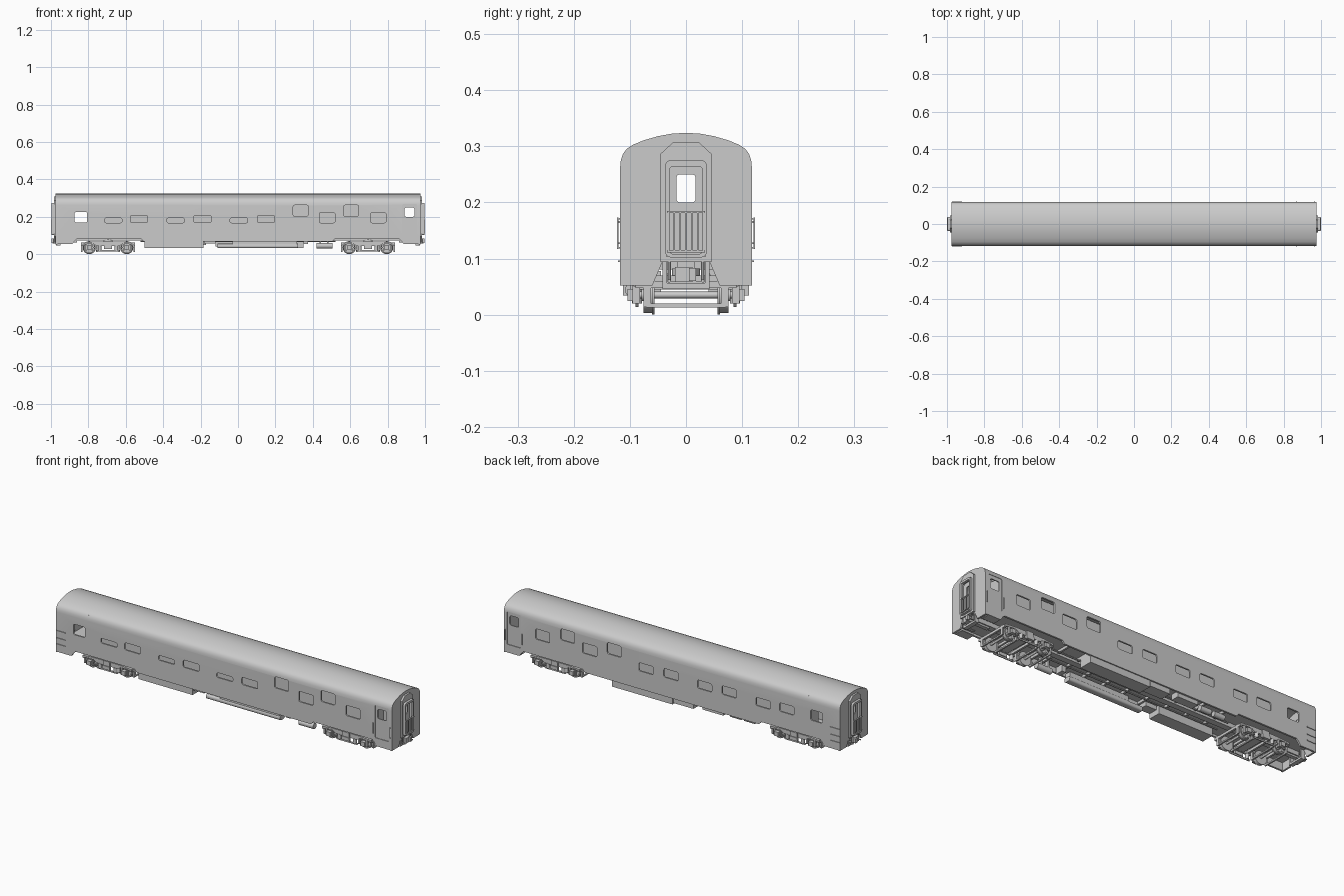
import bpy, bmesh, math

if "Cube" in bpy.data.objects:
    bpy.data.objects.remove(bpy.data.objects["Cube"])

grey = bpy.data.materials.new("plain_grey")
grey.diffuse_color = (0.6, 0.6, 0.6, 1)
grey.use_nodes = True
grey.node_tree.nodes["Principled BSDF"].inputs["Base Color"].default_value = grey.diffuse_color
AXES = {'x': lambda a, u, v: (a, u, v), 'y': lambda a, u, v: (u, a, v), 'z': lambda a, u, v: (u, v, a)}


def finish(name, bm, smooth=False):
    bmesh.ops.recalc_face_normals(bm, faces=bm.faces)
    me = bpy.data.meshes.new(name)
    bm.to_mesh(me)
    bm.free()
    me.materials.append(grey)
    ob = bpy.data.objects.new(name, me)
    bpy.context.collection.objects.link(ob)
    if smooth:
        smooth_angle(ob)
    return ob


def activate(ob):
    bpy.ops.object.select_all(action='DESELECT')
    ob.select_set(True)
    bpy.context.view_layer.objects.active = ob


def smooth_angle(ob):
    activate(ob)
    bpy.ops.object.shade_smooth_by_angle(angle=math.radians(32))


def add_prism(bm, pts, a, b, axis):
    f = AXES[axis]
    lo = [bm.verts.new(f(a, *p)) for p in pts]
    hi = [bm.verts.new(f(b, *p)) for p in pts]
    n = len(pts)
    bm.faces.new(lo)
    bm.faces.new(hi[::-1])
    for i in range(n):
        j = (i + 1) % n
        bm.faces.new((lo[i], hi[i], hi[j], lo[j]))


def add_ring(bm, outer, inner, a, b, axis):
    f = AXES[axis]
    L = [[bm.verts.new(f(d, *p)) for p in pts] for d, pts in ((a, outer), (a, inner), (b, inner), (b, outer))]
    n = len(outer)
    for k in range(4):
        p, q = L[k], L[(k + 1) % 4]
        for i in range(n):
            j = (i + 1) % n
            bm.faces.new((p[i], p[j], q[j], q[i]))


def add_box(bm, x0, x1, y0, y1, z0, z1):
    add_prism(bm, [(x0, y0), (x1, y0), (x1, y1), (x0, y1)], z0, z1, 'z')


def add_cyl(bm, u, v, r, a, b, axis, n=20):
    add_prism(bm, circle(u, v, r, n), a, b, axis)


def circle(u, v, r, n=20):
    return [(u + r * math.cos(2 * math.pi * i / n), v + r * math.sin(2 * math.pi * i / n)) for i in range(n)]


def rounded(u0, v0, u1, v1, r, n=4):
    pts = []
    for cu, cv, s in ((u1 - r, v1 - r, 0), (u0 + r, v1 - r, 90), (u0 + r, v0 + r, 180), (u1 - r, v0 + r, 270)):
        for i in range(n + 1):
            t = math.radians(s + 90 * i / n)
            pts.append((cu + r * math.cos(t), cv + r * math.sin(t)))
    return pts


def subtract(ob, bm):
    cutter = finish("cutter", bm)
    cutter.hide_render = True
    mod = ob.modifiers.new("cut", 'BOOLEAN')
    mod.object, mod.operation, mod.solver = cutter, 'DIFFERENCE', 'EXACT'
    activate(ob)
    bpy.ops.object.modifier_apply(modifier=mod.name)
    bpy.data.objects.remove(cutter)


# car body shell: arched section with a hollow interior
half = [(.1175, .094), (.1175, .262), (.1162, .275), (.112, .287), (.105, .296), (.095, .3025),
        (.075, .3108), (.05, .318), (.025, .3225), (0, .324)]
section = half + [(-y, z) for y, z in half[-2::-1]]
cavity = [(y * .93, .104 if z < .1 else z - .009) for y, z in section]
bm = bmesh.new()
add_prism(bm, section, -.975, .975, 'x')
body = finish("car_body", bm)
bm = bmesh.new()
add_prism(bm, cavity, -.966, .966, 'x')
subtract(body, bm)

# recessed side doors and end doorways
bm = bmesh.new()
for s in (-1, 1):
    add_prism(bm, rounded(.878, .0965, .957, .268, .006), s * .1145, s * .13, 'y')
    add_prism(bm, rounded(-.034, .106, .034, .272, .008), s * .95, s * .99, 'x')
subtract(body, bm)

# side windows (x centre, half width, bottom, top)
shared = [(-.84, .034, .17, .225), (.335, .04, .203, .262), (.477, .042, .168, .222),
          (.605, .04, .203, .262), (.75, .041, .168, .222), (.917, .026, .2, .25)]
front = [(x, .047, .168, .193) for x in (-.667, -.333, .005)] + [(x, .046, .169, .207) for x in (-.53, -.19, .15)]
back = [(x, .042, .168, .213) for x in (-.667, -.333, .005)] + [(x, .042, .162, .205) for x in (-.53, -.19, .15)]
bm = bmesh.new()
for s, extra in ((-1, front), (1, back)):
    for x, w, z0, z1 in shared + extra:
        add_prism(bm, rounded(x - w, z0, x + w, z1, .008), s * .09, s * .14, 'y')
subtract(body, bm)
smooth_angle(body)

# corridor walls and bulkheads
bm = bmesh.new()
for s in (-1, 1):
    add_box(bm, -.79, .87, s * .03, s * .034, .103, .308)
    for x in (-.79, .87):
        add_box(bm, x - .002, x + .002, s * .034, s * .11, .103, .29)
finish("corridor_walls", bm)

# side skirts, arched up over the trucks
right = [(.41, .068), (.505, .068), (.52, .083), (.86, .083), (.872, .072), (.885, .054), (.975, .054), (.975, .094)]
skirt = [(-x, z) for x, z in right[::-1]] + right
bm = bmesh.new()
for s in (-1, 1):
    add_prism(bm, skirt, s * .108, s * .1175, 'y')
    for e in (-1, 1):
        add_prism(bm, [(s * .042, .094), (s * .06, .052), (s * .1175, .052), (s * .1175, .094)],
                  e * .966, e * .975, 'x')
finish("skirts", bm)

# end diaphragms, doors and gates
hexo = [(-.045, .094), (.045, .094), (.045, .287), (.022, .308), (-.022, .308), (-.045, .287)]
hexi = [(-.035, .104), (.035, .104), (.035, .262), (.028, .273), (-.028, .273), (-.035, .262)]
for e, tag in ((-1, "left"), (1, "right")):
    bm = bmesh.new()
    add_ring(bm, hexo, hexi, e * .974, e * .985, 'x')
    add_ring(bm, rounded(-.037, .102, .037, .275, .01), rounded(-.029, .108, .029, .264, .006), e * .984, e * .997, 'x')
    finish(tag + "_diaphragm", bm)
    bm = bmesh.new()
    add_ring(bm, rounded(-.035, .104, .035, .274, .006), rounded(-.017, .2, .017, .25, .006), e * .968, e * .973, 'x')
    finish(tag + "_end_door", bm)
    bm = bmesh.new()
    for z in (.113, .183):
        add_box(bm, e * .993, e * 1.0, -.034, .034, z - .002, z + .002)
    for i in range(7):
        y = -.0315 + i * .0105
        add_box(bm, e * .994, e * .999, y - .0015, y + .0015, .113, .183)
    finish(tag + "_gate", bm)
    # coupler, its pocket and the hoses
    bm = bmesh.new()
    add_box(bm, e * .86, e * .975, -.01, .01, .063, .079)
    add_box(bm, e * .965, e * .99, -.02, .012, .058, .085)
    add_box(bm, e * .985, e * .998, .005, .018, .06, .083)
    add_box(bm, e * .95, e * .972, -.042, .042, .046, .056)
    for s in (-1, 1):
        add_box(bm, e * .95, e * .972, s * .034, s * .042, .046, .095)
        add_cyl(bm, e * .98, s * .03, .003, .06, .094, 'z', 8)
        add_cyl(bm, s * .03, .06, .003, e * .975, e * .992, 'x', 8)
    finish(tag + "_coupler", bm)

# grab rails
bm = bmesh.new()
for s in (-1, 1):
    for z in (.095, .127, .165):
        add_box(bm, -.972, -.92, s * .1165, s * .121, z - .0015, z + .0015)
    for x in (.868, .966):
        add_box(bm, x - .0015, x + .0015, s * .12, s * .123, .117, .173)
        for z in (.119, .171):
            add_box(bm, x - .0015, x + .0015, s * .1165, s * .122, z - .0015, z + .0015)
finish("grab_rails", bm)

# side door steps
bm = bmesh.new()
for s in (-1, 1):
    add_box(bm, .885, .955, s * .07, s * .112, .054, .058)
    add_box(bm, .885, .955, s * .06, s * .075, .074, .078)
finish("door_steps", bm)

# centre sill, cross members and pipes
bm = bmesh.new()
add_box(bm, -.96, .96, -.016, .016, .072, .095)
for i in range(9):
    x = -.46 + i * .115
    add_box(bm, x - .005, x + .005, -.107, .107, .08, .095)
for y in (-.035, .04):
    add_cyl(bm, y, .07, .004, -.52, .52, 'x', 8)
finish("centre_sill", bm)

# underfloor equipment
bm = bmesh.new()
add_box(bm, -.5, -.185, -.112, -.045, .034, .078)
add_box(bm, -.182, -.12, -.108, -.06, .058, .08)
add_box(bm, -.03, .315, -.105, -.075, .05, .08)
add_box(bm, .0, .35, .04, .112, .034, .08)
add_box(bm, -.12, -.005, .05, .11, .042, .08)
add_box(bm, -.29, -.17, .06, .105, .05, .08)
add_box(bm, .35, .375, -.1, -.06, .055, .09)
for x in (.44, .48):
    add_box(bm, x - .004, x + .004, -.095, -.075, .05, .094)
finish("equipment_boxes", bm)
bm = bmesh.new()
add_prism(bm, rounded(-.108, .032, -.07, .056, .01), -.11, .32, 'x')
add_cyl(bm, -.085, .045, .015, .42, .505, 'x')
for x0, x1 in ((-.46, -.4), (-.38, -.32)):
    add_cyl(bm, .08, .057, .014, x0, x1, 'x')
finish("air_tanks", bm, True)

# trucks: two axles each
for c, tag in ((-.695, "left"), (.695, "right")):
    bm = bmesh.new()
    for dx in (-.1, .1):
        x = c + dx
        add_cyl(bm, x, .035, .006, -.1, .1, 'y', 12)
        for s in (-1, 1):
            add_cyl(bm, x, .035, .035, s * .056, s * .061, 'y', 32)
            add_ring(bm, circle(x, .035, .032, 32), circle(x, .035, .026, 32), s * .061, s * .076, 'y')
            add_cyl(bm, x, .035, .011, s * .056, s * .079, 'y', 16)
    finish(tag + "_wheels", bm, True)

    bm = bmesh.new()
    frame = [(-.142, .05), (-.12, .056), (-.08, .056), (-.062, .044), (.062, .044), (.08, .056),
             (.12, .056), (.142, .05), (.142, .062), (.08, .067), (-.08, .067), (-.142, .062)]
    bar = [(-.1, .042), (-.08, .04), (-.062, .022), (.062, .022), (.08, .04), (.1, .042),
           (.1, .034), (.075, .032), (.058, .014), (-.058, .014), (-.075, .032), (-.1, .034)]
    for s in (-1, 1):
        add_prism(bm, [(c + x, z) for x, z in frame], s * .082, s * .094, 'y')
        add_prism(bm, [(c + x, z) for x, z in bar], s * .085, s * .09, 'y')
        add_box(bm, c - .022, c + .022, s * .09, s * .104, .028, .046)
        for dx in (-.1, .1):
            x = c + dx
            add_box(bm, x - .012, x + .012, s * .085, s * .104, .024, .046)
            for k in (-.017, .017):
                add_box(bm, x + k - .004, x + k + .004, s * .082, s * .095, .02, .058)
            # brake hangers and shoes either side of each wheel
            for k in (-.041, .041):
                add_box(bm, x + k - .004, x + k + .004, s * .062, s * .076, .014, .062)
        for dx in (-.045, .045):
            add_cyl(bm, c + dx, s * .0875, .009, .02, .046, 'z', 12)
    # bolster, transoms, end beams and brake beams
    add_box(bm, c - .02, c + .02, -.1, .1, .045, .07)
    add_cyl(bm, c, 0, .025, .068, .082, 'z', 16)
    for dx in (-.14, -.045, .045, .14):
        add_box(bm, c + dx - .005, c + dx + .005, -.09, .09, .047, .06)
    for dx in (-.141, -.059, .059, .141):
        add_box(bm, c + dx - .004, c + dx + .004, -.07, .07, .013, .02)
    finish(tag + "_truck_frame", bm)
